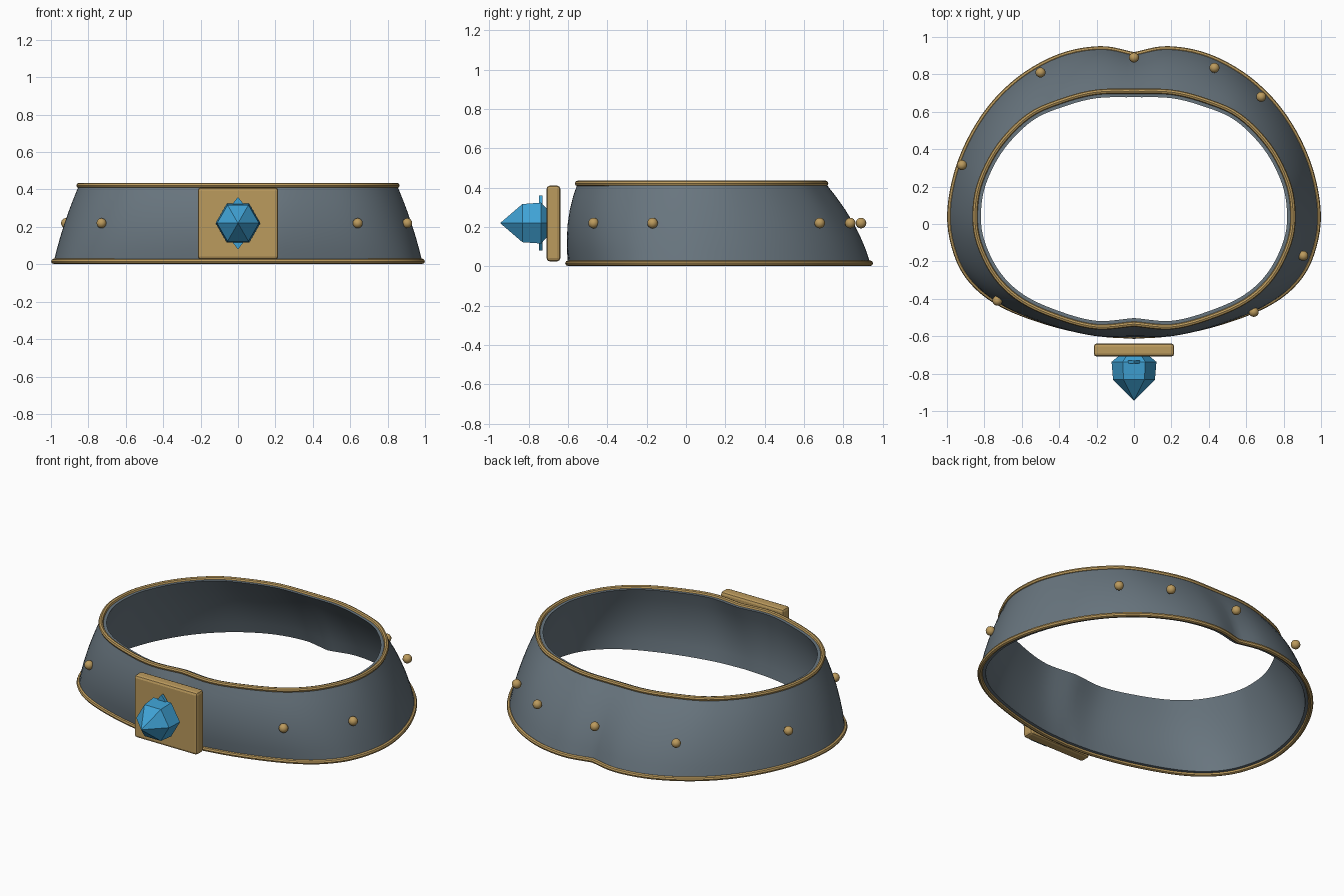
import bpy, bmesh, math
from mathutils import Vector

if "Cube" in bpy.data.objects:
    bpy.data.objects.remove(bpy.data.objects["Cube"])


def material(name, rgb):
    m = bpy.data.materials.new(name)
    m.diffuse_color = (*rgb, 1)
    m.use_nodes = True
    m.node_tree.nodes["Principled BSDF"].inputs["Base Color"].default_value = m.diffuse_color
    return m


STEEL = material("blue_grey_leather", (0.14, 0.18, 0.212))
GOLD = material("antique_gold", (0.50, 0.325, 0.11))
BLUE = material("blue_crystal", (0.05, 0.36, 0.66))

# Half outlines from the back centre round to the front centre
BOTTOM = [(0, .905), (.18, .937), (.4, .895), (.62, .77), (.8, .58), (.93, .33), (.985, .06),
          (.95, -.16), (.86, -.315), (.7, -.435), (.45, -.53), (.2, -.585), (0, -.6)]
TOP = [(0, .71), (.2, .705), (.38, .66), (.56, .58), (.72, .42), (.82, .23), (.85, .06),
       (.83, -.1), (.74, -.28), (.6, -.41), (.4, -.5), (.2, -.55), (0, -.535)]


def outline(half, steps=5):
    """Smooth half outline through the points, mirrored to a closed loop."""
    p = [Vector(q) for q in half]
    p = [2 * p[0] - p[1]] + p + [2 * p[-1] - p[-2]]
    pts = []
    for i in range(1, len(p) - 2):
        a, b, c, d = p[i - 1:i + 3]
        for s in range(steps):
            t = s / steps
            pts.append(0.5 * (2 * b + (c - a) * t + (2 * a - 5 * b + 4 * c - d) * t * t
                              + (3 * b - a - 3 * c + d) * t ** 3))
    pts.append(p[-2])
    return pts + [Vector((-q.x, q.y)) for q in reversed(pts[1:-1])]


def normals(loop):
    out = []
    for i in range(len(loop)):
        d = loop[(i + 1) % len(loop)] - loop[i - 1]
        out.append(Vector((-d.y, d.x)).normalized())
    return out


def finish(name, bm, mat, smooth=True):
    bmesh.ops.recalc_face_normals(bm, faces=bm.faces)
    me = bpy.data.meshes.new(name)
    bm.to_mesh(me)
    bm.free()
    ob = bpy.data.objects.new(name, me)
    bpy.context.collection.objects.link(ob)
    me.materials.append(mat)
    if smooth:
        bpy.ops.object.select_all(action='DESELECT')
        ob.select_set(True)
        bpy.context.view_layer.objects.active = ob
        bpy.ops.object.shade_smooth_by_angle(angle=math.radians(40))
    return ob


def loft(name, loops, mat):
    """Skin a closed series of closed loops."""
    bm = bmesh.new()
    rows = [[bm.verts.new(p) for p in loop] for loop in loops]
    n = len(rows[0])
    for j in range(len(rows)):
        a, b = rows[j - 1], rows[j]
        for i in range(n):
            k = (i + 1) % n
            bm.faces.new((a[i], a[k], b[k], b[i]))
    return finish(name, bm, mat)


low, high = outline(BOTTOM), outline(TOP)
Z0, Z1, THICK = 0.016, 0.422, 0.032


def level(t, inset):
    """Band loop at height fraction t, bulging slightly at mid height."""
    mix = [a.lerp(b, t) for a, b in zip(low, high)]
    res = []
    for p, n in zip(mix, normals(mix)):
        q = p + n * ((0.01 + 0.02 * n.y ** 2) * 4 * t * (1 - t) - inset)
        res.append((q.x, q.y, Z0 + (Z1 - Z0) * t))
    return res


# Flared collar band
ts = [i / 6 for i in range(7)]
loft("collar_band", [level(t, 0) for t in ts] + [level(t, THICK) for t in reversed(ts)], STEEL)


# Rolled gold trim on both rims
def trim(name, loop, z, r=0.014, sides=8):
    ns = normals(loop)
    rings = []
    for k in range(sides):
        a = 2 * math.pi * k / sides
        rings.append([(p.x + n.x * r * math.cos(a), p.y + n.y * r * math.cos(a),
                       z + r * math.sin(a)) for p, n in zip(loop, ns)])
    loft(name, rings, GOLD)


trim("lower_trim", low, Z0)
trim("upper_trim", high, Z1)

# Round studs
STUDS = [(0, .89), (.43, .835), (.68, .68), (.905, -.17), (.64, -.47),
         (-.73, -.41), (-.92, .315), (-.5, .81)]
for i, (x, y) in enumerate(STUDS):
    bm = bmesh.new()
    bmesh.ops.create_uvsphere(bm, u_segments=14, v_segments=8, radius=0.027)
    bmesh.ops.translate(bm, verts=bm.verts, vec=(x, y, 0.22))
    finish(f"stud_{i + 1}", bm, GOLD)

# Bevelled square plate in front
bm = bmesh.new()
bmesh.ops.create_cube(bm, size=1)
bmesh.ops.scale(bm, verts=bm.verts, vec=(0.43, 0.07, 0.385))
bmesh.ops.translate(bm, verts=bm.verts, vec=(0, -0.674, 0.218))
bmesh.ops.bevel(bm, geom=bm.edges[:], offset=0.016, segments=2, profile=0.5, affect='EDGES')
finish("front_plate", bm, GOLD, smooth=False)

# Six-sided crystal pointing forward
bm = bmesh.new()
rings = []
for y, r in [(-.70, .075), (-.737, .12), (-.832, .112)]:
    rings.append([bm.verts.new((r * math.cos(k * math.pi / 3), y,
                                0.22 + r * math.sin(k * math.pi / 3))) for k in range(6)])
tip = bm.verts.new((0, -0.945, 0.22))
bm.faces.new(rings[0])
for k in range(6):
    m = (k + 1) % 6
    for a, b in zip(rings, rings[1:]):
        bm.faces.new((a[k], a[m], b[m], b[k]))
    bm.faces.new((rings[-1][k], rings[-1][m], tip))
finish("crystal", bm, BLUE, smooth=False)

# Thin diamond collar around the crystal's base
bm = bmesh.new()
diamond = [(.11, 0), (0, .14), (-.11, 0), (0, -.14)]
front, back = [[bm.verts.new((x, y, 0.22 + z)) for x, z in diamond] for y in (-.747, -.73)]
bm.faces.new(front)
bm.faces.new(back)
for k in range(4):
    m = (k + 1) % 4
    bm.faces.new((front[k], front[m], back[m], back[k]))
finish("crystal_setting", bm, BLUE, smooth=False)
